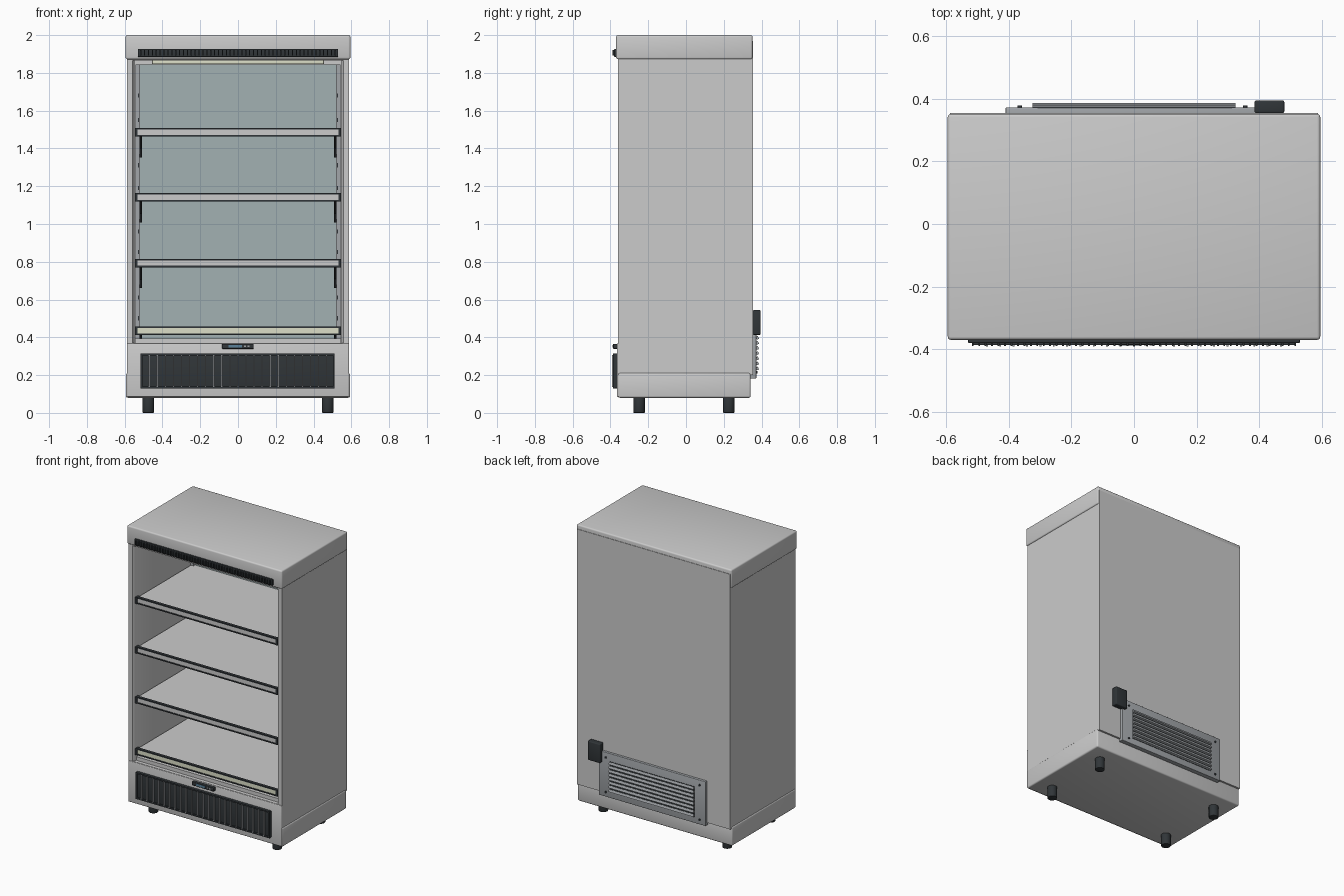
import bpy, bmesh, math
from mathutils import Matrix, Vector

if "Cube" in bpy.data.objects:
    bpy.data.objects.remove(bpy.data.objects["Cube"])


def mat(name, rgb):
    m = bpy.data.materials.new(name)
    m.diffuse_color = (*rgb, 1)
    m.use_nodes = True
    m.node_tree.nodes["Principled BSDF"].inputs["Base Color"].default_value = m.diffuse_color
    return m


DARK = mat("dark_plastic", (0.03, 0.036, 0.04))
STEEL = mat("steel_grey", (0.36, 0.38, 0.4))
BODY = mat("cabinet_grey", (0.66, 0.69, 0.67))
BACK = mat("back_blue_grey", (0.36, 0.44, 0.45))
STRIP = mat("label_strip", (0.62, 0.63, 0.6))
CREAM = mat("cream", (0.72, 0.74, 0.58))
BLUE = mat("display_blue", (0.1, 0.22, 0.32))


def finish(name, bm, m):
    bmesh.ops.recalc_face_normals(bm, faces=bm.faces)
    me = bpy.data.meshes.new(name)
    bm.to_mesh(me)
    bm.free()
    ob = bpy.data.objects.new(name, me)
    bpy.context.collection.objects.link(ob)
    if m:
        me.materials.append(m)
    return ob


def add_box(bm, x, y, z, tilt=0):
    c = Vector((sum(x) / 2, sum(y) / 2, sum(z) / 2))
    s = Matrix.Diagonal((x[1] - x[0], y[1] - y[0], z[1] - z[0], 1))
    bmesh.ops.create_cube(bm, size=1, matrix=Matrix.Translation(c) @ Matrix.Rotation(tilt, 4, 'X') @ s)


def boxes(name, spans, m, bevel=0, tilt=0):
    """One object made of boxes, each given as (x, y, z) ranges."""
    bm = bmesh.new()
    for x, y, z in spans:
        add_box(bm, x, y, z, tilt)
    if bevel:
        bmesh.ops.bevel(bm, geom=bm.edges[:], offset=bevel, segments=3, profile=0.5, affect='EDGES')
    return finish(name, bm, m)


def cylinder(name, loc, r, h, m, seg=24, rot=None, bevel=0):
    bm = bmesh.new()
    mx = Matrix.Translation(loc) @ (rot or Matrix())
    bmesh.ops.create_cone(bm, cap_ends=True, segments=seg, radius1=r, radius2=r, depth=h, matrix=mx)
    if bevel:
        rims = [e for e in bm.edges if any(len(f.verts) > 4 for f in e.link_faces)]
        bmesh.ops.bevel(bm, geom=rims, offset=bevel, segments=2, profile=0.5, affect='EDGES')
    return finish(name, bm, m)


# Cabinet shell: outer box with an open recess in its front
def shell():
    bm = bmesh.new()

    def ring(x, z0, z1, y):
        return [bm.verts.new(p) for p in ((-x, y, z0), (x, y, z0), (x, y, z1), (-x, y, z1))]

    rings = [ring(0.588, 0.2, 1.97, 0.355), ring(0.588, 0.2, 1.97, -0.36),
             ring(0.558, 0.37, 1.865, -0.36), ring(0.548, 0.37, 1.865, -0.345),
             ring(0.548, 0.37, 1.865, 0.285)]
    bm.faces.new(rings[0])
    bm.faces.new(rings[-1])
    for a, b in zip(rings, rings[1:]):
        for i in range(4):
            j = (i + 1) % 4
            bm.faces.new((a[i], a[j], b[j], b[i]))
    finish("cabinet_shell", bm, BODY)


shell()
boxes("top_cap", [((-0.595, 0.595), (-0.37, 0.352), (1.872, 2.0))], BODY, 0.01)
boxes("base_plinth", [((-0.593, 0.593), (-0.36, 0.342), (0.08, 0.212))], BODY, 0.01)
boxes("front_lower_panel", [((-0.588, 0.588), (-0.366, -0.345), (0.085, 0.368))], BODY, 0.005)

# Feet
for sx in (-1, 1):
    for y, where in ((-0.248, "front"), (0.226, "back")):
        side = "left" if sx < 0 else "right"
        cylinder(f"{where}_{side}_foot", (sx * 0.475, y, 0.042), 0.031, 0.084, DARK, bevel=0.004)

# Upper air vent with fins
boxes("upper_vent_frame", [((-0.53, 0.53), (-0.38, -0.365), (1.885, 1.927))], DARK, 0.003)
boxes("upper_vent_fins", [((x - 0.003, x + 0.003), (-0.39, -0.375), (1.891, 1.921))
                          for x in [-0.515 + i * 0.0206 for i in range(51)]], DARK)

# Lower intake grille
boxes("lower_grille_panel", [((-0.515, 0.512), (-0.378, -0.36), (0.13, 0.315))], DARK, 0.003)
boxes("lower_grille_frame", [((-0.515, 0.512), (-0.386, -0.376), (0.13, 0.14)),
                             ((-0.515, 0.512), (-0.386, -0.376), (0.305, 0.315)),
                             ((-0.515, -0.505), (-0.386, -0.376), (0.13, 0.315)),
                             ((0.502, 0.512), (-0.386, -0.376), (0.13, 0.315))], DARK)
boxes("lower_grille_fins", [((x - 0.003, x + 0.003), (-0.391, -0.375), (0.138, 0.307))
                            for x in [-0.47 + i * 0.0427 for i in range(23)]], STEEL)

# Temperature display
boxes("display_housing", [((-0.085, 0.083), (-0.386, -0.36), (0.339, 0.366))], DARK, 0.004)
boxes("display_screen", [((-0.05, 0.02), (-0.388, -0.38), (0.345, 0.36))], BLUE)
boxes("display_buttons", [((x, x + 0.01), (-0.388, -0.38), (0.348, 0.357)) for x in (0.032, 0.05)], STEEL)

# Interior: back panel, slotted uprights, ceiling light
boxes("interior_back_panel", [((-0.52, 0.52), (0.272, 0.287), (0.395, 1.845))], BACK)
boxes("shelf_uprights", [((s * 0.531 - 0.011, s * 0.531 + 0.011), (0.255, 0.287), (0.37, 1.845))
                         for s in (-1, 1)], STEEL)
boxes("upright_slots", [((s * 0.527 - 0.003, s * 0.527 + 0.003), (0.253, 0.26), (z, z + 0.022))
                        for s in (-1, 1) for z in (0.49, 0.60, 0.84, 0.95, 1.18, 1.30, 1.54, 1.67)], DARK)
boxes("ceiling_light", [((-0.455, 0.455), (-0.31, -0.28), (1.846, 1.868))], CREAM, 0.003)
boxes("floor_ledge", [((-0.545, 0.545), (-0.335, 0.275), (0.368, 0.395))], BODY)

# Shelves with price rails and tapered brackets
for n, top in enumerate((0.458, 0.816, 1.163, 1.507), 1):
    boxes(f"shelf_{n}", [((-0.54, 0.54), (-0.33, 0.275), (top - 0.03, top - 0.008))], BODY)
    lo = top - 0.045
    rail = [((-0.545, 0.545), (-0.335, -0.325), (lo, top)),
            ((-0.545, 0.545), (-0.346, -0.325), (top - 0.008, top)),
            ((-0.545, 0.545), (-0.346, -0.325), (lo, lo + 0.008))]
    rail += [((s * 0.538 - 0.007, s * 0.538 + 0.007), (-0.348, -0.32), (lo, top)) for s in (-1, 1)]
    boxes(f"shelf_rail_{n}", rail, DARK)
    boxes(f"shelf_label_strip_{n}", [((-0.531, 0.531), (-0.342, -0.334), (lo + 0.008, top - 0.008))],
          CREAM if n == 1 else STRIP)
    drop = 0.085 if n == 1 else 0.155
    bm = bmesh.new()
    for s in (-1, 1):
        prof = ((0.27, top - 0.03), (-0.27, top - 0.03), (-0.27, top - 0.045),
                (0.2, top - drop * 0.7), (0.24, top - drop), (0.27, top - drop))
        f = bm.faces.new([bm.verts.new((s * 0.514 - 0.007, y, z)) for y, z in prof])
        ext = bmesh.ops.extrude_face_region(bm, geom=[f])
        bmesh.ops.translate(bm, vec=(0.014, 0, 0),
                            verts=[v for v in ext["geom"] if isinstance(v, bmesh.types.BMVert)])
    finish(f"shelf_brackets_{n}", bm, DARK)

# Rear louvre plate
boxes("rear_plate", [((-0.41, 0.41), (0.335, 0.372), (0.182, 0.49))], STEEL, 0.003)
boxes("rear_louvre_backing", [((-0.325, 0.325), (0.365, 0.3745), (0.225, 0.435))], DARK)
boxes("rear_louvres", [((-0.325, 0.325), (0.372, 0.384), (z - 0.008, z + 0.008))
                       for z in [0.235 + i * 0.0271 for i in range(8)]], STEEL, tilt=0.4)
for i, (x, z) in enumerate([(x, z) for x in (-0.365, 0.355) for z in (0.215, 0.455)]):
    cylinder(f"rear_screw_{i + 1}", (x, 0.374, z), 0.007, 0.008, DARK, 12, Matrix.Rotation(math.pi / 2, 4, 'X'))

# Power box
boxes("power_box", [((0.385, 0.48), (0.354, 0.395), (0.413, 0.545))], DARK, 0.006)

bpy.ops.object.select_all(action='SELECT')
bpy.context.view_layer.objects.active = bpy.data.objects["top_cap"]
bpy.ops.object.shade_smooth_by_angle(angle=math.radians(35))
